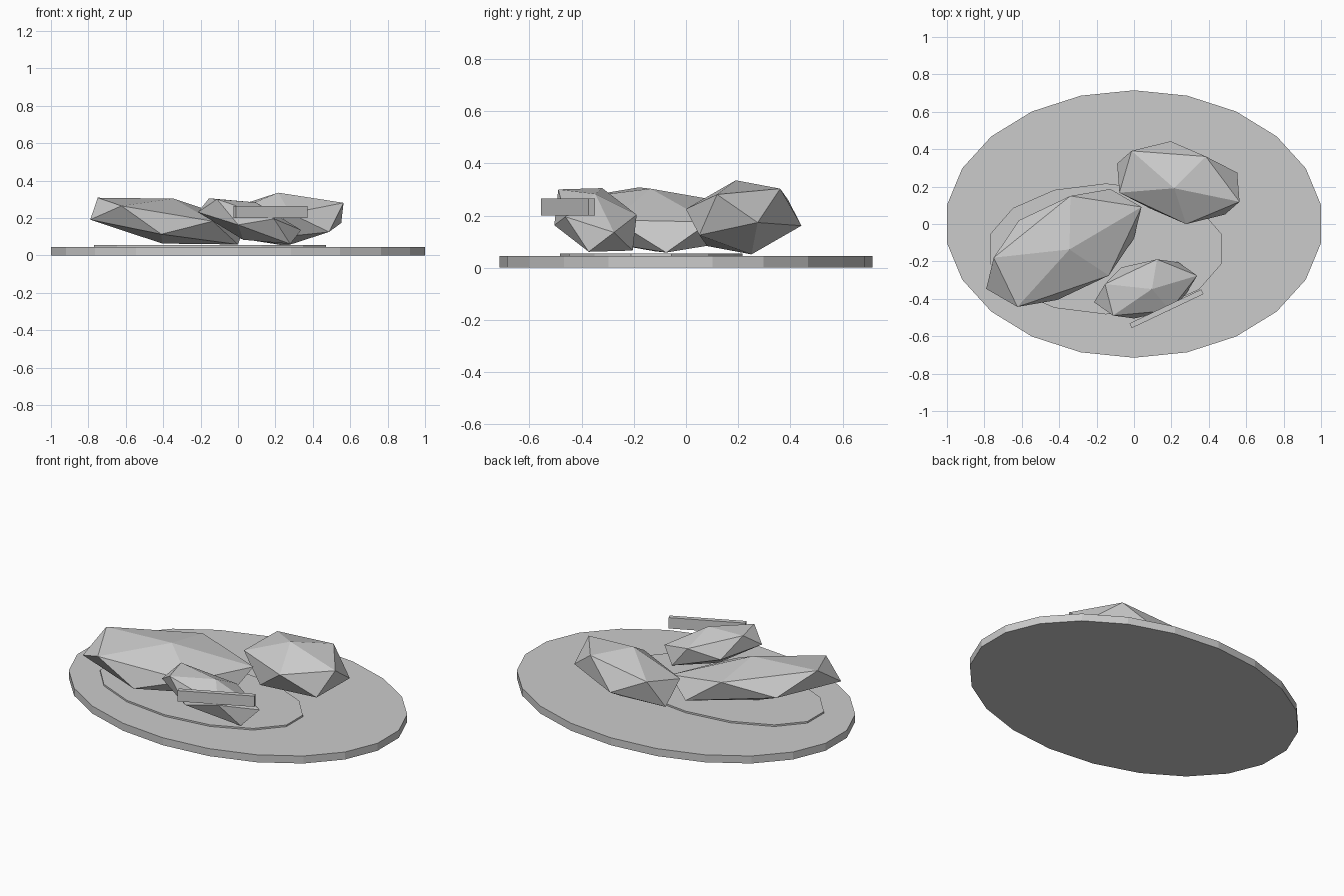
import bpy
import bmesh
from math import sin, cos, tau, radians
from mathutils import Vector, Matrix

default_cube = bpy.data.objects.get("Cube")
if default_cube:
    bpy.data.objects.remove(default_cube, do_unlink=True)

# One plain grey for every part
grey = bpy.data.materials.new("light_grey")
grey.use_nodes = True
grey.diffuse_color = (0.6, 0.6, 0.6, 1)
grey.node_tree.nodes["Principled BSDF"].inputs["Base Color"].default_value = grey.diffuse_color


def finish(name, bm):
    bmesh.ops.recalc_face_normals(bm, faces=bm.faces)
    mesh = bpy.data.meshes.new(name)
    bm.to_mesh(mesh)
    bm.free()
    mesh.materials.append(grey)
    obj = bpy.data.objects.new(name, mesh)
    bpy.context.collection.objects.link(obj)
    return obj


def oval_slab(name, sides, centre, radii, bottom, top):
    """Flat oval with a corner pointing to the back."""
    bm = bmesh.new()
    angles = [tau * i / sides for i in range(sides)]
    outline = [bm.verts.new((centre[0] + radii[0] * sin(a),
                             centre[1] + radii[1] * cos(a), bottom)) for a in angles]
    base = bm.faces.new(outline)
    lifted = bmesh.ops.extrude_face_region(bm, geom=[base], use_keep_orig=True)["geom"]
    verts = [g for g in lifted if isinstance(g, bmesh.types.BMVert)]
    bmesh.ops.translate(bm, verts=verts, vec=(0, 0, top - bottom))
    return finish(name, bm)


def rock(name, centre, apex, first, second):
    """Stretched icosahedron, from its apex and two neighbouring ring corners."""
    centre, apex = Vector(centre), Vector(apex)
    ring = [Vector(first), Vector(second)]
    golden = (5 ** 0.5 - 1) / 2
    while len(ring) < 5:
        ring.append(golden * (ring[-1] + apex) - ring[-2])
    bm = bmesh.new()
    for corner in [apex] + ring:
        for side in (1, -1):
            bm.verts.new(centre + side * corner)
    bmesh.ops.convex_hull(bm, input=bm.verts)
    return finish(name, bm)


# Ground: wide oval with a thin raised patch
oval_slab("base_disc", 22, (0, 0), (1.01, 0.715), 0, 0.045)
oval_slab("raised_patch", 14, (-0.15, -0.133), (0.636, 0.35), 0.04, 0.055)

# Three faceted rocks
rock("large_rock", (-0.375, -0.128, 0.183),
     (0.03, -0.008, 0.12), (0.035, 0.278, 0.07), (-0.375, -0.052, 0.125))
rock("back_rock", (0.237, 0.221, 0.193),
     (-0.022, -0.03, 0.142), (-0.25, 0.17, 0.068), (0.147, 0.14, 0.11))
rock("small_rock", (0.062, -0.347, 0.183),
     (0.034, -0.001, 0.1), (0.061, 0.158, 0.02), (-0.217, 0.026, 0.122))

# Narrow sign board in front of the small rock
bm = bmesh.new()
bmesh.ops.create_cube(bm, size=1, matrix=Matrix.LocRotScale(
    Vector((0.174, -0.453, 0.2325)), Matrix.Rotation(radians(25.4), 3, "Z"),
    Vector((0.425, 0.028, 0.065))))
finish("sign_board", bm)
